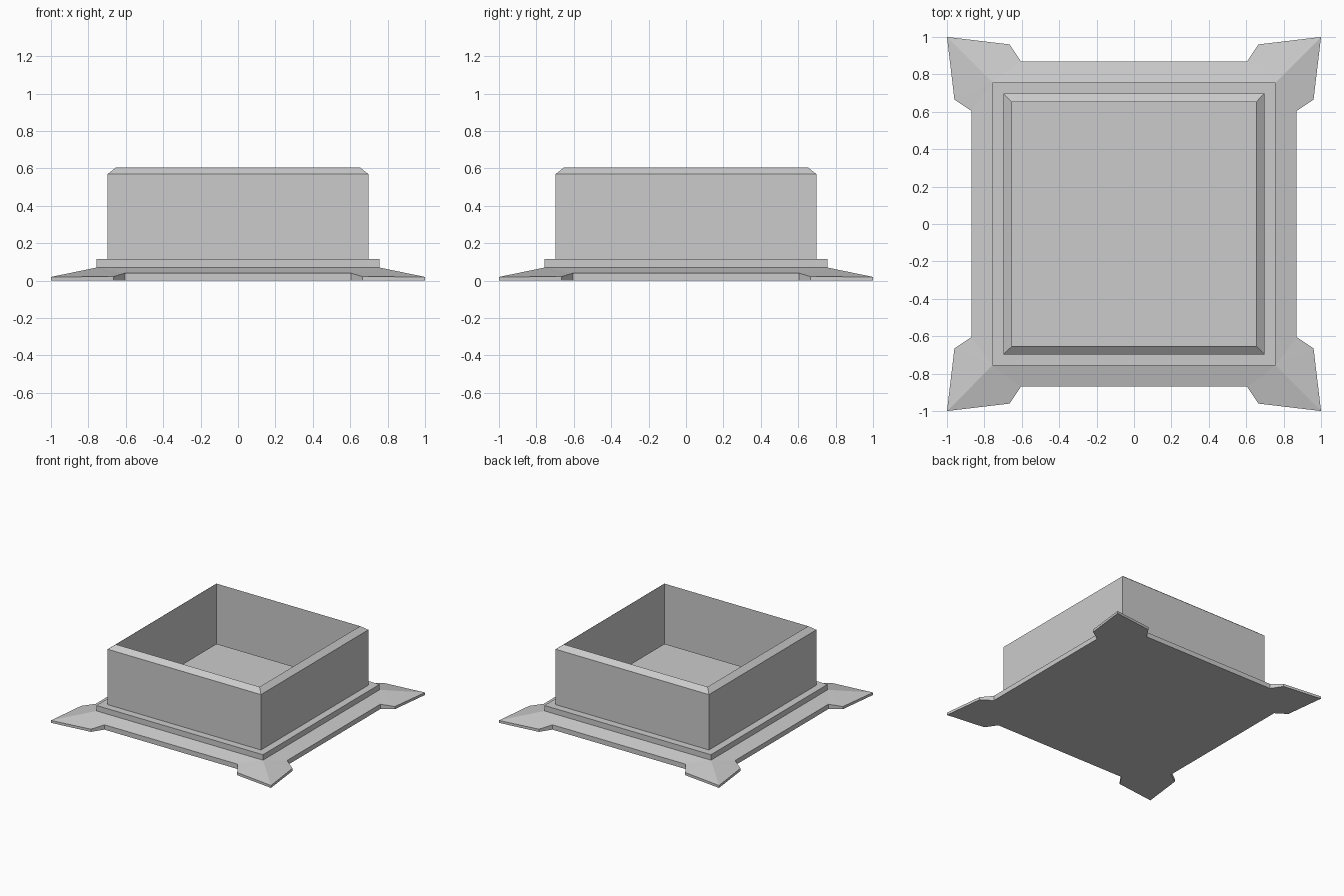
import bpy, bmesh
from mathutils import Matrix, Vector
from math import pi

if "Cube" in bpy.data.objects:
    bpy.data.objects.remove(bpy.data.objects["Cube"])


def finish(name, bm):
    bmesh.ops.remove_doubles(bm, verts=bm.verts, dist=0.0005)
    bmesh.ops.recalc_face_normals(bm, faces=bm.faces)
    mesh = bpy.data.meshes.new(name)
    bm.to_mesh(mesh)
    bm.free()
    bpy.context.collection.objects.link(bpy.data.objects.new(name, mesh))


def square_profile(name, profile):
    """Sweep a closed (half width, height) profile around a square."""
    bm = bmesh.new()
    rings = [[bm.verts.new((sx * r, sy * r, z))
              for sx, sy in ((-1, -1), (1, -1), (1, 1), (-1, 1))]
             for r, z in profile]
    for a, b in zip(rings, rings[1:] + rings[:1]):
        for i in range(4):
            j = (i + 1) % 4
            bm.faces.new((a[i], a[j], b[j], b[i]))
    finish(name, bm)


# Hollow sloping foot plate with four flared corners: one side, turned four times
bm = bmesh.new()
half = [(-1, -1, 0.02), (-0.665, -0.96, 0.022), (-0.605, -0.87, 0.04)]
edge = half + [(-x, y, z) for x, y, z in reversed(half)]
inner_l, inner_r = (-0.757, -0.757, 0.07), (0.757, -0.757, 0.07)
tops = [(inner_l, edge[0], edge[1]), (inner_l, edge[1], edge[2]),
        (inner_l, edge[2], edge[3], inner_r),
        (inner_r, edge[3], edge[4]), (inner_r, edge[4], edge[5])]
rims = [((x0, y0, 0), (x1, y1, 0), (x1, y1, z1), (x0, y0, z0))
        for (x0, y0, z0), (x1, y1, z1) in zip(edge, edge[1:])]
outline = []
for k in range(4):
    turn = Matrix.Rotation(k * pi / 2, 3, 'Z')
    for face in tops + rims:
        bm.faces.new([bm.verts.new(turn @ Vector(p)) for p in face])
    outline += [turn @ Vector((x, y, 0)) for x, y, z in edge[:-1]]
# Bottom sheet, seen through the open box as its floor
bm.faces.new([bm.verts.new(p) for p in outline])
finish("foot_plate", bm)

# Stepped open frame: low plinth ring, outer wall, chamfered rim, inner wall
square_profile("box_frame", [(0.757, 0.07), (0.757, 0.115), (0.697, 0.115),
                             (0.697, 0.57), (0.653, 0.605), (0.653, 0.107),
                             (0.75, 0.107)])
